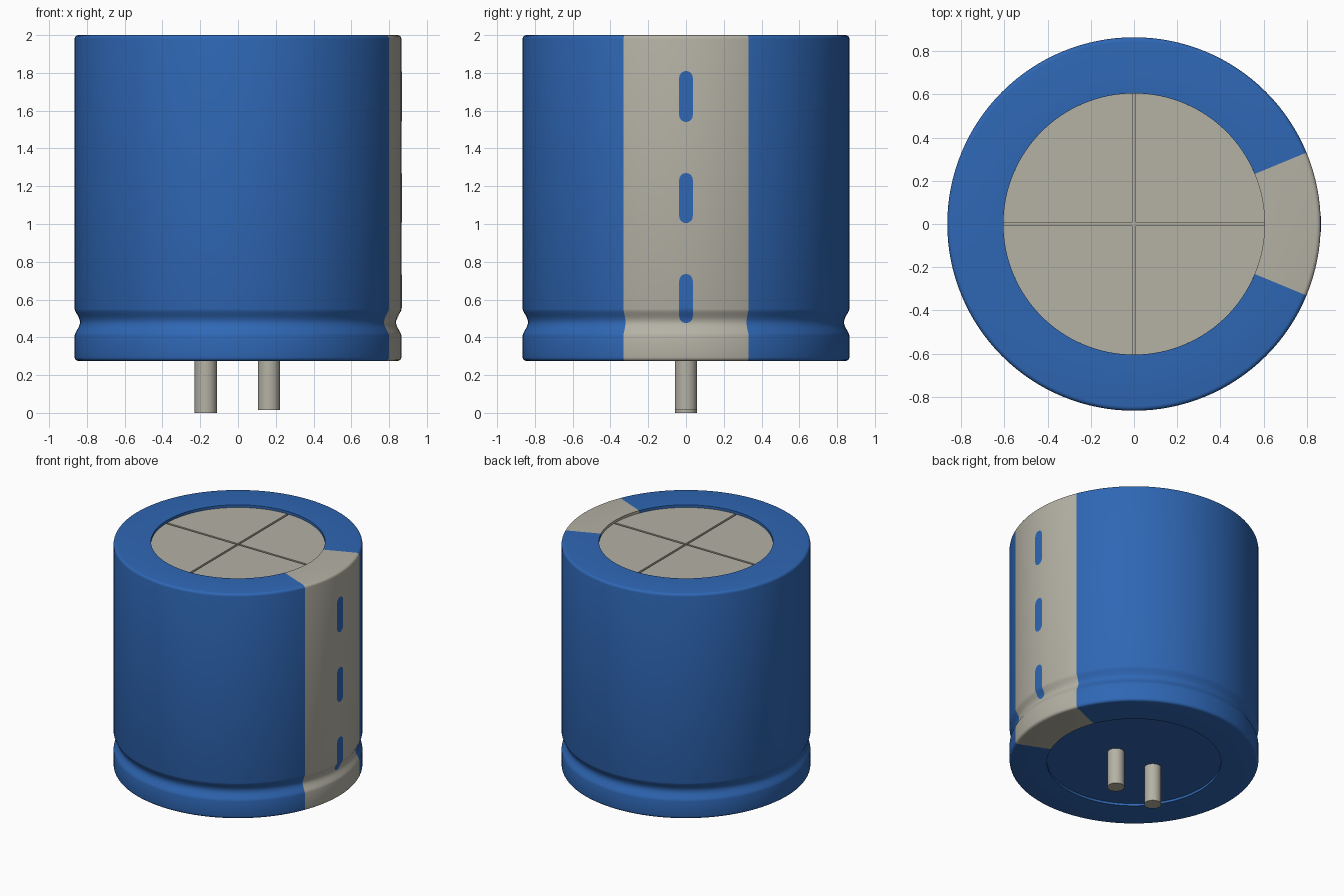
import bpy, bmesh, math

cube = bpy.data.objects.get("Cube")
if cube:
    bpy.data.objects.remove(cube, do_unlink=True)

R, INNER, Z0, Z1 = 0.865, 0.605, 0.275, 2.0
FILLET, SEG = 0.02, 128
GROOVE_LOW, GROOVE_HIGH, GROOVE_DEPTH = 0.41, 0.55, 0.028
STRIPE = math.radians(22.5)


def material(name, rgb):
    m = bpy.data.materials.new(name)
    m.use_nodes = True
    m.diffuse_color = (*rgb, 1)
    m.node_tree.nodes["Principled BSDF"].inputs["Base Color"].default_value = (*rgb, 1)
    return m


blue = material("sleeve blue", (0.028, 0.135, 0.46))
grey = material("warm grey", (0.46, 0.445, 0.375))


def finish(name, bm, mats, smooth=True):
    bmesh.ops.recalc_face_normals(bm, faces=bm.faces)
    me = bpy.data.meshes.new(name)
    bm.to_mesh(me)
    bm.free()
    for m in mats:
        me.materials.append(m)
    ob = bpy.data.objects.new(name, me)
    bpy.context.collection.objects.link(ob)
    if smooth:
        bpy.ops.object.select_all(action='DESELECT')
        ob.select_set(True)
        bpy.context.view_layer.objects.active = ob
        bpy.ops.object.shade_smooth_by_angle(angle=math.radians(35))
    return ob


def wall_radius(z):
    """Outer radius of the sleeve, with the crimped groove."""
    if GROOVE_LOW < z < GROOVE_HIGH:
        t = (z - GROOVE_LOW) / (GROOVE_HIGH - GROOVE_LOW)
        return R - GROOVE_DEPTH * math.sin(math.pi * t) ** 1.5
    return R


def cylinder(name, radius, low, high, mat, x=0.0, seg=32):
    bm = bmesh.new()
    bmesh.ops.create_cone(bm, cap_ends=True, segments=seg, radius1=radius,
                          radius2=radius, depth=high - low)
    bmesh.ops.translate(bm, verts=bm.verts, vec=(x, 0, (low + high) / 2))
    return finish(name, bm, [mat])


# Sleeve: lathed profile with filleted rims and a crimp groove
steps = [i * math.pi / 8 for i in range(5)]
profile = [(INNER, Z0 + 0.03), (INNER, Z0)]
profile += [(R - FILLET + FILLET * math.sin(a), Z0 + FILLET - FILLET * math.cos(a)) for a in steps]
for i in range(17):
    z = GROOVE_LOW + (GROOVE_HIGH - GROOVE_LOW) * i / 16
    profile.append((wall_radius(z), z))
profile += [(R - FILLET + FILLET * math.cos(a), Z1 - FILLET + FILLET * math.sin(a)) for a in steps]
profile += [(INNER, Z1), (INNER, Z1 - 0.04)]

bm = bmesh.new()
rings = []
for k in range(SEG):
    a = math.tau * k / SEG
    rings.append([bm.verts.new((r * math.cos(a), r * math.sin(a), z)) for r, z in profile])
for k in range(SEG):
    one, two = rings[k], rings[(k + 1) % SEG]
    for j in range(len(profile) - 1):
        f = bm.faces.new((one[j], two[j], two[j + 1], one[j + 1]))
        c = f.calc_center_median()
        # Polarity stripe on the +x side
        f.material_index = int(abs(math.atan2(c.y, c.x)) < STRIPE)
finish("sleeve", bm, [blue, grey])

# Base plug and can top floor
cylinder("base_plug", INNER, Z0 + 0.018, Z0 + 0.04, blue, seg=SEG)
cylinder("can_floor", INNER, Z1 - 0.05, Z1 - 0.035, grey, seg=SEG)

# Can top: four quadrants separated by the vent score
GAP, ARC = 0.008, 32
bm = bmesh.new()
edge_angle = math.asin(GAP / INNER)
for q in range(4):
    turn = q * math.pi / 2
    pts = [(GAP * math.sqrt(2), math.pi / 4)]
    pts += [(INNER, edge_angle + (math.pi / 2 - 2 * edge_angle) * i / ARC) for i in range(ARC + 1)]
    face = bm.faces.new([bm.verts.new((r * math.cos(a + turn), r * math.sin(a + turn), Z1 - 0.04))
                         for r, a in pts])
    ext = bmesh.ops.extrude_face_region(bm, geom=[face])
    for v in ext["geom"]:
        if isinstance(v, bmesh.types.BMVert):
            v.co.z = Z1 - 0.02
finish("vent_quadrants", bm, [grey], smooth=False)

# Minus marks: thin capsules following the sleeve wall
HALF_W, COLS, ROWS = 0.036, 6, 28
for n, (low, high) in enumerate([(0.475, 0.735), (1.005, 1.27), (1.54, 1.81)]):
    bm = bmesh.new()
    grid = []
    for i in range(ROWS + 1):
        z = low + (high - low) * (1 - math.cos(math.pi * i / ROWS)) / 2
        cap = max(0.0, HALF_W - min(z - low, high - z))
        w = max(0.001, math.sqrt(max(0.0, HALF_W ** 2 - cap ** 2)))
        r = wall_radius(z) + 0.002
        row = []
        for j in range(COLS + 1):
            y = w * (2 * j / COLS - 1)
            row.append(bm.verts.new((math.sqrt(r * r - y * y), y, z)))
        grid.append(row)
    for a, b in zip(grid, grid[1:]):
        for j in range(COLS):
            bm.faces.new((a[j], a[j + 1], b[j + 1], b[j]))
    mark = finish(f"minus_mark_{n + 1}", bm, [blue])
    if mark.data.polygons[0].normal.x < 0:
        mark.data.flip_normals()

# Terminal pins
cylinder("long_pin", 0.059, 0.0, Z0 + 0.03, grey, x=-0.17)
cylinder("short_pin", 0.059, 0.015, Z0 + 0.03, grey, x=0.164)
